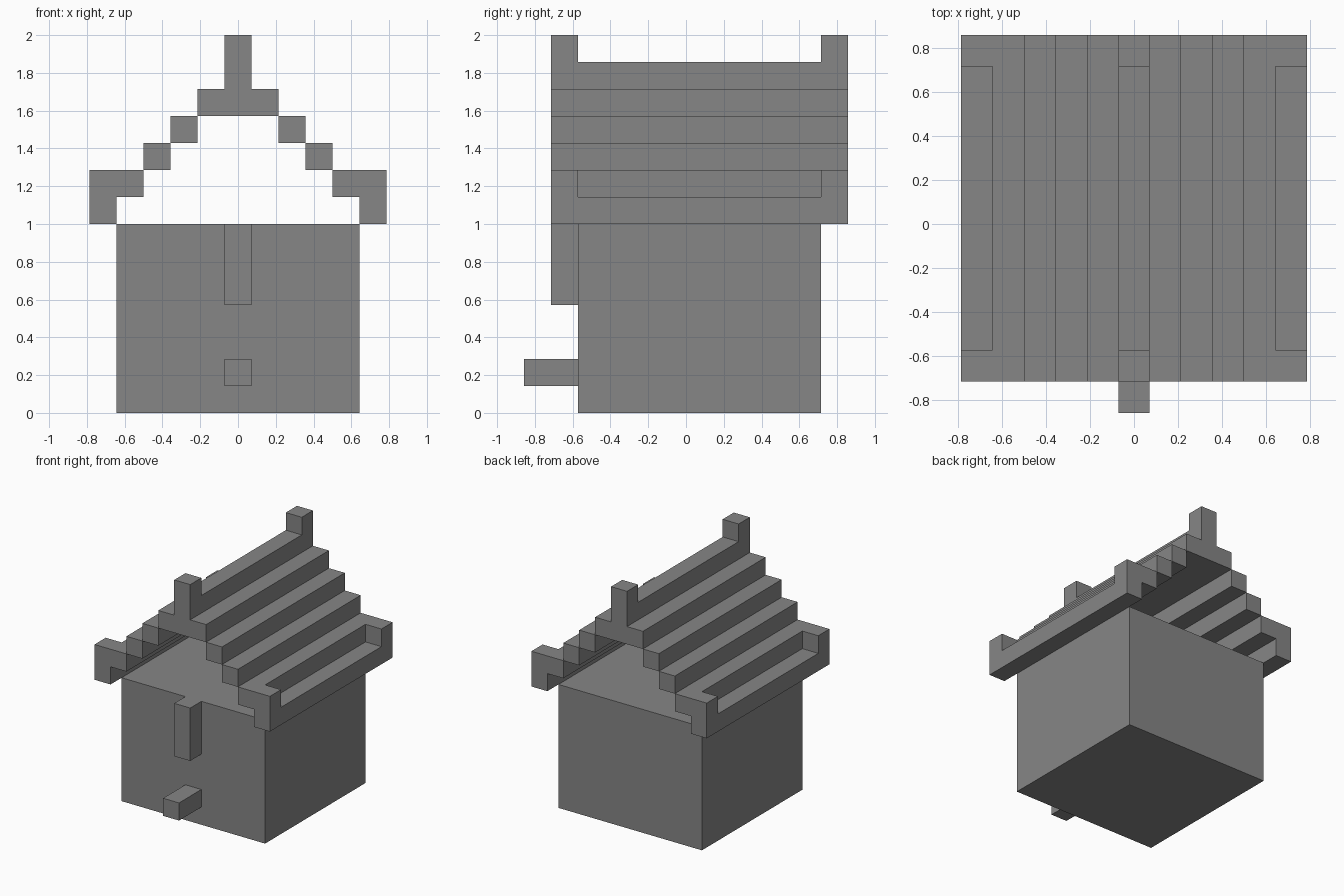
import bpy
import bmesh

U = 1 / 7  # one building block

cube = bpy.data.objects.get("Cube")
if cube:
    bpy.data.objects.remove(cube, do_unlink=True)

grey = bpy.data.materials.new("plain grey")
grey.use_nodes = True
colour = (0.24, 0.24, 0.24, 1)
grey.diffuse_color = colour
grey.node_tree.nodes["Principled BSDF"].inputs["Base Color"].default_value = colour


def extrude(name, profile, y0, y1):
    """Extrude an (x, z) profile, in blocks, from y0 to y1."""
    bm = bmesh.new()
    face = bm.faces.new([bm.verts.new((x * U, y0 * U, z * U)) for x, z in profile])
    new = bmesh.ops.extrude_face_region(bm, geom=[face])["geom"]
    verts = [v for v in new if isinstance(v, bmesh.types.BMVert)]
    bmesh.ops.translate(bm, verts=verts, vec=(0, (y1 - y0) * U, 0))
    bmesh.ops.recalc_face_normals(bm, faces=bm.faces)
    mesh = bpy.data.meshes.new(name)
    bm.to_mesh(mesh)
    bm.free()
    mesh.materials.append(grey)
    obj = bpy.data.objects.new(name, mesh)
    bpy.context.collection.objects.link(obj)
    return obj


def box(name, x0, x1, y0, y1, z0, z1):
    return extrude(name, [(x0, z0), (x1, z0), (x1, z1), (x0, z1)], y0, y1)


def combine(target, tool, operation):
    """Apply a boolean and discard the tool."""
    mod = target.modifiers.new("boolean", "BOOLEAN")
    mod.operation = operation
    mod.solver = "EXACT"
    mod.object = tool
    bpy.context.view_layer.objects.active = target
    bpy.ops.object.modifier_apply(modifier=mod.name)
    bpy.data.objects.remove(tool, do_unlink=True)


# House body with the front post and perch fused on
body = box("house_body", -4.5, 4.5, -4, 5, 0, 7)
combine(body, box("front_post", -0.5, 0.5, -5, -3, 4, 7), "UNION")
combine(body, box("perch", -0.5, 0.5, -6, -3, 1, 2), "UNION")

# Ridge with raised ends
half = [(1.5, 11), (1.5, 12), (0.5, 12), (0.5, 14)]
ridge = extrude("roof_ridge", half + [(-x, z) for x, z in reversed(half)], -5, 6)
combine(ridge, box("ridge_cutter", -1, 1, -4, 5, 13, 15), "DIFFERENCE")

# Stepped slopes and eaves with a sunken gutter
eave_profile = [(3.5, 8), (4.5, 8), (4.5, 7), (5.5, 7), (5.5, 9), (3.5, 9)]
for side, s in (("left", 1), ("right", -1)):
    box(side + "_upper_step", s * 1.5, s * 2.5, -5, 6, 10, 11)
    box(side + "_lower_step", s * 2.5, s * 3.5, -5, 6, 9, 10)
    eave = extrude(side + "_eave", [(s * x, z) for x, z in eave_profile], -5, 6)
    cutter = box("gutter_cutter", s * 4.5, s * 6, -4, 5, 8, 10)
    combine(eave, cutter, "DIFFERENCE")
